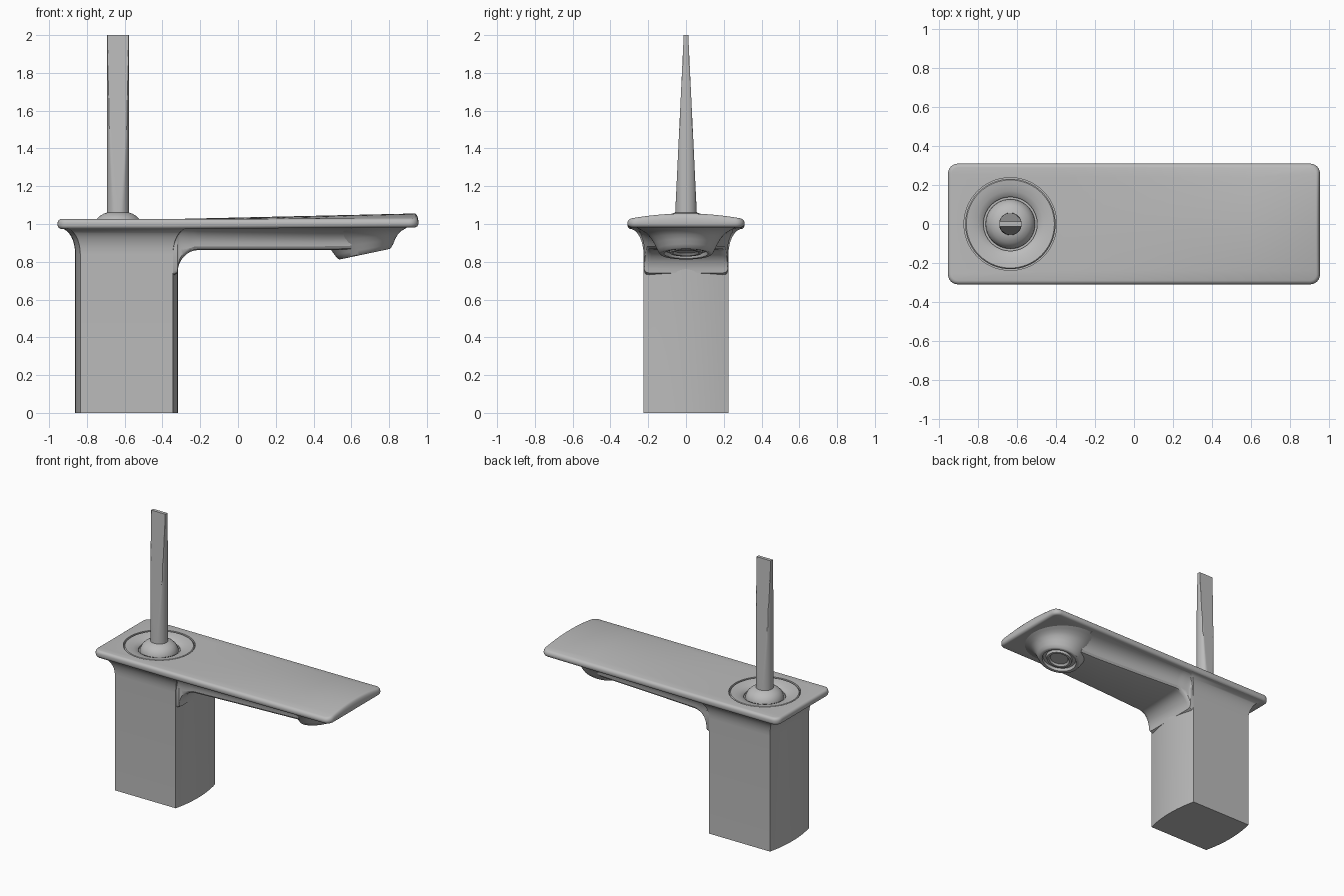
import bpy, bmesh
from math import sin, cos, pi, radians
from mathutils import Vector

if "Cube" in bpy.data.objects:
    bpy.data.objects.remove(bpy.data.objects["Cube"], do_unlink=True)

metal = bpy.data.materials.new("satin_grey")
metal.use_nodes = True
GREY = (0.5, 0.5, 0.5, 1)
metal.diffuse_color = GREY
metal.node_tree.nodes["Principled BSDF"].inputs["Base Color"].default_value = GREY

AXIS_X = -0.635   # centre line of the lever and its collar


def finish(bm, name, angle=35):
    bmesh.ops.recalc_face_normals(bm, faces=bm.faces)
    mesh = bpy.data.meshes.new(name)
    bm.to_mesh(mesh)
    bm.free()
    ob = bpy.data.objects.new(name, mesh)
    bpy.context.collection.objects.link(ob)
    mesh.materials.append(metal)
    shade(ob, angle)
    return ob


def shade(ob, angle):
    bpy.ops.object.select_all(action="DESELECT")
    ob.select_set(True)
    bpy.context.view_layer.objects.active = ob
    bpy.ops.object.shade_smooth_by_angle(angle=radians(angle))


def loft(name, rings, angle=35):
    """Skin a list of closed rings and cap both ends."""
    bm = bmesh.new()
    rows = [[bm.verts.new(p) for p in ring] for ring in rings]
    n = len(rows[0])
    for a, b in zip(rows, rows[1:]):
        for i in range(n):
            j = (i + 1) % n
            bm.faces.new((a[i], a[j], b[j], b[i]))
    bm.faces.new(rows[0])
    bm.faces.new(rows[-1])
    return finish(bm, name, angle)


def circle(r, z, n=64):
    return [(AXIS_X + r * cos(2 * pi * i / n), r * sin(2 * pi * i / n), z) for i in range(n)]


# Column: rectangle with bowed ends, flaring under the deck
def column_ring(z, grow):
    hx, hy, bow, n = 0.245 + grow, 0.225 + grow, 0.027, 12
    ring = []
    for side in (1, -1):
        for i in range(n + 1):
            t = 2 * i / n - 1
            ring.append((-0.59 + side * (hx + bow * (1 - t * t)), side * t * hy, z))
    return ring


flare = [(0.84 + 0.135 * sin(t * pi / 16), 0.075 * (1 - cos(t * pi / 16))) for t in range(9)]
loft("column", [column_ring(0, 0)] + [column_ring(z, g) for z, g in flare])


# Spout underside: flat belly with concave flanks, filleted into the column
def spout_ring(x, low, half):
    right = [(half - 0.03, low), (half - 0.01, low + 0.005), (half, low + 0.02)]
    start, top = max(low + 0.02, 0.87), 0.98
    for i in range(9):
        t = i * pi / 16
        right.append((half + (0.29 - half) * (1 - cos(t)), start + (top - start) * sin(t)))
    return [(x, y, z) for y, z in right] + [(x, -y, z) for y, z in reversed(right)]


stations = [(-0.40, 0.70, 0.222), (-0.32, 0.74, 0.222)]
for i in range(1, 9):
    t = i * pi / 16
    stations.append((-0.32 + 0.11 * (1 - cos(t)), 0.74 + 0.122 * sin(t), 0.222 - 0.002 * i))
stations += [(0.1, 0.862, 0.185), (0.45, 0.862, 0.165), (0.6, 0.865, 0.16)]
loft("spout_underside", [spout_ring(*s) for s in stations], 40)


# Outlet: tilted bowl under the spout tip with a recessed aerator
def outlet_ring(cx, z, rx, ry, slope, n=64):
    pts = []
    for i in range(n):
        a = 2 * pi * i / n
        pts.append((cx + rx * cos(a), ry * sin(a), z + slope * rx * cos(a)))
    return pts


TILT = 0.21
aerator = [(0.06, 0.018), (0.07, 0.006), (0.085, 0.006), (0.09, 0.022), (0.112, 0.022),
           (0.116, 0.002), (0.132, 0), (0.14, 0.004)]
bowl = [outlet_ring(0.67, 0.84 + d, r, r, TILT) for r, d in aerator]
bowl += [outlet_ring(*p) for p in (
    (0.667, 0.865, 0.155, 0.152, 0.19), (0.66, 0.895, 0.172, 0.167, 0.15),
    (0.652, 0.925, 0.194, 0.185, 0.1), (0.646, 0.95, 0.215, 0.208, 0.05),
    (0.642, 0.968, 0.238, 0.237, 0.02), (0.64, 0.985, 0.262, 0.27, 0))]
loft("outlet", bowl)

# Deck: rounded slab whose top swells into a crown toward the spout tip
bm = bmesh.new()
bmesh.ops.create_cube(bm, size=1)
for v in bm.verts:
    v.co = Vector((v.co.x * 1.91, v.co.y * 0.62, 1.0 + v.co.z * 0.052))
upright = [e for e in bm.edges if abs(e.verts[0].co.z - e.verts[1].co.z) > 0.01]
bmesh.ops.bevel(bm, geom=upright, offset=0.05, segments=6, profile=0.5, affect="EDGES")
rim = [e for e in bm.edges if abs(e.verts[0].co.z - e.verts[1].co.z) < 0.001]
bmesh.ops.bevel(bm, geom=rim, offset=0.02, segments=4, profile=0.5, affect="EDGES")


def slice_at(point, normal):
    bmesh.ops.bisect_plane(bm, geom=bm.verts[:] + bm.edges[:] + bm.faces[:],
                           plane_co=point, plane_no=normal)


for i in range(-6, 7):
    slice_at((0, i * 0.04, 0), (0, 1, 0))
for x in (-0.36, 0.0, 0.3, 0.6):
    slice_at((x, 0, 0), (1, 0, 0))
for v in bm.verts:
    along = max(0, (v.co.x + 0.36) / 1.31)
    across = max(0, 1 - (v.co.y / 0.31) ** 2)
    if v.co.z > 1:
        v.co.z += 0.03 * along * across * min(1, (v.co.z - 1) / 0.026)
    else:
        v.co.z += 0.008 * along
deck = finish(bm, "deck")

# Round recess in the deck for the collar
cutter = loft("recess_cutter", [circle(0.238, 0.985), circle(0.238, 1.2)])
cutter.hide_render = True
cut = deck.modifiers.new("recess", "BOOLEAN")
cut.operation, cut.solver, cut.object = "DIFFERENCE", "EXACT", cutter
bpy.context.view_layer.objects.active = deck
bpy.ops.object.modifier_apply(modifier=cut.name)
bpy.data.objects.remove(cutter, do_unlink=True)
shade(deck, 35)

# Collar: shallow dish around the lever
dish = [(0.232, 0.98), (0.232, 1.018), (0.226, 1.024), (0.2, 1.021), (0.17, 1.013),
        (0.145, 1.003), (0.138, 0.995), (0.138, 0.982)]
loft("collar", [circle(r, z) for r, z in dish])

# Lever ball rising out of the collar
ball = [(0.128, 0.975), (0.126, 1.0), (0.115, 1.024), (0.098, 1.042), (0.075, 1.055), (0.05, 1.063)]
loft("lever_base", [circle(r, z) for r, z in ball])


# Lever: round rod sliced by two planes into a thin blade
def lever_ring(z):
    half = 0.058 - 0.046 * (z - 1.04) / 0.96
    return [(x, max(-half, min(half, y)), z) for x, y, z in circle(0.058, z)]


loft("lever", [lever_ring(1.04 + 0.96 * i / 12) for i in range(13)], 25)
